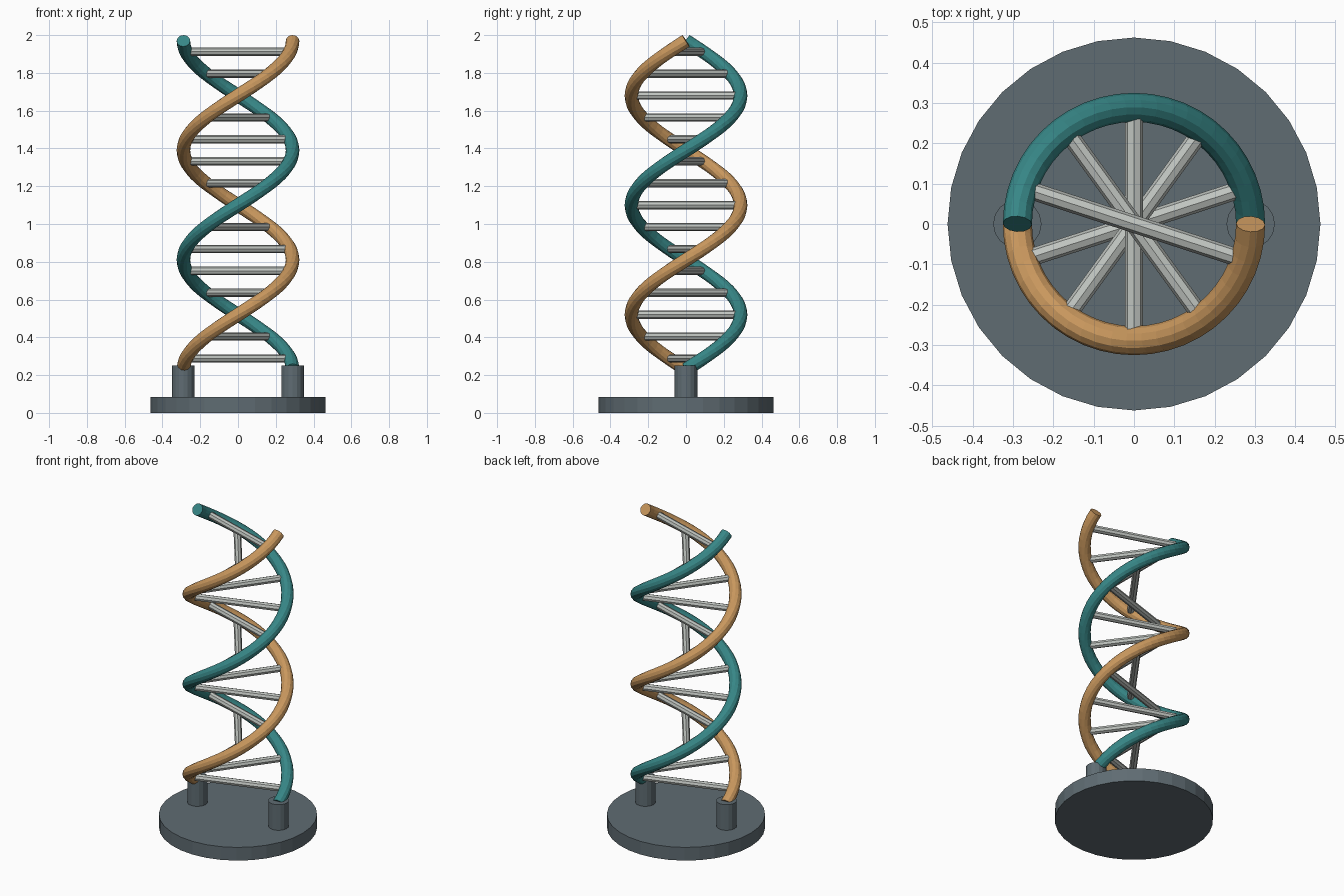
import bpy
from math import pi, cos, sin
from mathutils import Vector

if "Cube" in bpy.data.objects:
    bpy.data.objects.remove(bpy.data.objects["Cube"], do_unlink=True)

RADIUS, TUBE = 0.289, 0.036
Z_START, Z_END = 0.23, 1.97
TURNS, RUNGS = 1.5, 15


def material(name, r, g, b):
    m = bpy.data.materials.new(name)
    m.use_nodes = True
    m.diffuse_color = (r, g, b, 1)
    bsdf = next(n for n in m.node_tree.nodes if n.type == 'BSDF_PRINCIPLED')
    bsdf.inputs["Base Color"].default_value = (r, g, b, 1)
    return m


teal = material("teal", 0.038, 0.24, 0.24)
amber = material("amber", 0.58, 0.31, 0.11)
slate = material("slate grey", 0.115, 0.15, 0.17)
silver = material("pale grey", 0.53, 0.56, 0.53)


def helix_point(t, phase, radius=RADIUS):
    a = 2 * pi * TURNS * t + phase
    return Vector((radius * cos(a), radius * sin(a), Z_START + (Z_END - Z_START) * t))


def cylinder(name, mat, start, end, radius, sides):
    axis = end - start
    bpy.ops.mesh.primitive_cylinder_add(vertices=sides, radius=radius, depth=axis.length,
                                        location=(start + end) / 2)
    ob = bpy.context.object
    ob.name = name
    ob.rotation_euler = axis.to_track_quat('Z', 'Y').to_euler()
    ob.data.materials.append(mat)
    return ob


def strand(name, mat, phase, steps=72):
    curve = bpy.data.curves.new(name, 'CURVE')
    curve.dimensions = '3D'
    curve.twist_mode = 'Z_UP'
    curve.bevel_depth = TUBE
    curve.bevel_resolution = 4
    curve.use_fill_caps = True
    spline = curve.splines.new('POLY')
    spline.points.add(steps)
    for i, p in enumerate(spline.points):
        p.co = (*helix_point(i / steps, phase), 1)
    spline.use_smooth = False
    curve.materials.append(mat)
    ob = bpy.data.objects.new(name, curve)
    bpy.context.collection.objects.link(ob)
    # Turn the swept tube into a mesh
    bpy.ops.object.select_all(action='DESELECT')
    ob.select_set(True)
    bpy.context.view_layer.objects.active = ob
    bpy.ops.object.convert(target='MESH')


# Round base and the two sockets
cylinder("base", slate, Vector((0, 0, 0)), Vector((0, 0, 0.085)), 0.462, 32)
for side, x in (("left", RADIUS), ("right", -RADIUS)):
    cylinder(side + "_socket", slate, Vector((x, 0, 0.08)), Vector((x, 0, 0.25)), 0.06, 16)

# Twin strands, half a turn apart
strand("teal_strand", teal, 0)
strand("amber_strand", amber, pi)

# Rungs, evenly spaced between the strands
for i in range(RUNGS):
    t = (i + 0.5) / RUNGS
    cylinder(f"rung_{i + 1}", silver, helix_point(t, 0, 0.262), helix_point(t, pi, 0.262), 0.022, 8)
